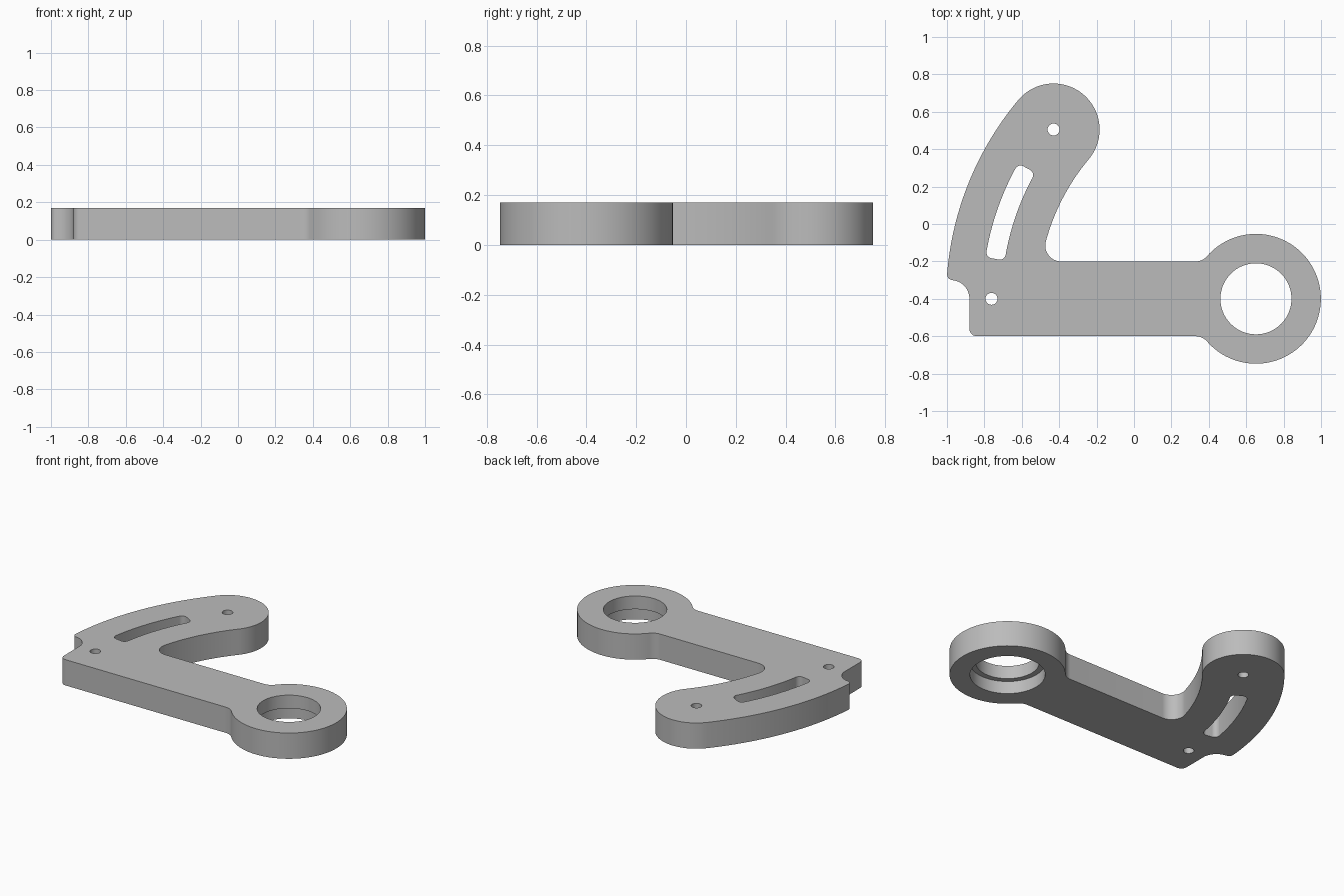
import bpy
import bmesh
from math import radians, degrees, sin, cos, asin, atan2, hypot, sqrt

cube = bpy.data.objects.get("Cube")
if cube:
    bpy.data.objects.remove(cube, do_unlink=True)

THICK = 0.17
PIVOT = (0.652, -0.4)      # centre of the ring and of the curved arm
TIP = (-0.43, 0.505)       # centre of the rounded arm end
RING_R, TIP_R = 0.347, 0.246
HALF = 0.2                 # half width of the straight bar
LEFT = -0.88

steel = bpy.data.materials.new("plain grey")
steel.use_nodes = True
grey = (0.5, 0.5, 0.5, 1)
steel.diffuse_color = grey
steel.node_tree.nodes["Principled BSDF"].inputs["Base Color"].default_value = grey


def arc(centre, r, start, end, steps=None):
    """Points along an arc, angles in degrees."""
    n = steps or max(6, int(abs(end - start) / 4), int(abs(end - start) * r / 2))
    angles = [radians(start + (end - start) * i / n) for i in range(n + 1)]
    return [(centre[0] + r * cos(a), centre[1] + r * sin(a)) for a in angles]


def circle(centre, r, n=64):
    return arc(centre, r, 0, 360, n)[:-1]


def prism(name, points, z0, z1):
    """Extrude a closed outline from z0 to z1."""
    bm = bmesh.new()
    face = bm.faces.new([bm.verts.new((x, y, z0)) for x, y in points])
    top = bmesh.ops.extrude_face_region(bm, geom=[face])["geom"]
    verts = [g for g in top if isinstance(g, bmesh.types.BMVert)]
    bmesh.ops.translate(bm, vec=(0, 0, z1 - z0), verts=verts)
    bmesh.ops.recalc_face_normals(bm, faces=bm.faces)
    mesh = bpy.data.meshes.new(name)
    bm.to_mesh(mesh)
    bm.free()
    mesh.materials.append(steel)
    obj = bpy.data.objects.new(name, mesh)
    bpy.context.collection.objects.link(obj)
    return obj


def cut(body, name, points, z0=-0.1, z1=THICK + 0.1):
    """Cut a prism out of the body and discard the cutter."""
    cutter = prism(name, points, z0, z1)
    cutter.hide_render = True
    mod = body.modifiers.new(name, 'BOOLEAN')
    mod.operation, mod.solver, mod.object = 'DIFFERENCE', 'EXACT', cutter
    bpy.context.view_layer.objects.active = body
    bpy.ops.object.modifier_apply(modifier=mod.name)
    bpy.data.objects.remove(cutter, do_unlink=True)


# Tangency of the curved arm, its tip and the fillets
dx, dy = PIVOT[0] - TIP[0], TIP[1] - PIVOT[1]
mid_r, tip_angle = hypot(dx, dy), degrees(atan2(dy, dx))
inner_r, outer_r = mid_r - TIP_R, mid_r + TIP_R
f = 0.08
neck_dx = sqrt((RING_R + f) ** 2 - (HALF + f) ** 2)
neck = degrees(atan2(HALF + f, neck_dx))
neck_x = PIVOT[0] - neck_dx
elbow_r = 0.085
elbow = asin((HALF + elbow_r) / (inner_r - elbow_r))
elbow_c = (PIVOT[0] - (inner_r - elbow_r) * cos(elbow), PIVOT[1] + HALF + elbow_r)
elbow = degrees(elbow)
c = 0.04

# Outline, counter-clockwise from the lower left corner
outline = (
    arc((LEFT + c, PIVOT[1] - HALF + c), c, 180, 270)
    + arc((neck_x, PIVOT[1] - HALF - f), f, 90, neck)
    + arc(PIVOT, RING_R, 180 + neck, 540 - neck, 90)[1:]
    + arc((neck_x, PIVOT[1] + HALF + f), f, -neck, -90)[1:]
    + arc(elbow_c, elbow_r, 270, 180 - elbow)
    + arc(PIVOT, inner_r, 180 - elbow, 180 - tip_angle)[1:]
    + arc(TIP, TIP_R, -tip_angle, 180 - tip_angle, 56)[1:]
    + arc(PIVOT, outer_r, 180 - tip_angle, 175.4)[1:]
    + arc((-0.969, -0.27), 0.03, 180, 265)
    + arc((-0.98, -0.4), 0.1, 84, 0, 20)
)
plate = prism("lever_plate", outline, 0, THICK)

# Curved slot with rounded corners, following the arm
r0, r1, a0, a1, k = mid_r - 0.052, mid_r + 0.052, 150.3, 171.3, 0.032


def corner(r, a, start):
    t = radians(a)
    return arc((PIVOT[0] + r * cos(t), PIVOT[1] + r * sin(t)), k, a + start, a + start + 90)


ka = degrees(k / mid_r)
slot = (
    corner(r1 - k, a0 + ka, -90)
    + arc(PIVOT, r1, a0 + ka, a1 - ka, 20)[1:-1]
    + corner(r1 - k, a1 - ka, 0)
    + corner(r0 + k, a1 - ka, 90)
    + arc(PIVOT, r0, a1 - ka, a0 + ka, 20)[1:-1]
    + corner(r0 + k, a0 + ka, 180)
)
cut(plate, "slot", slot)

# Pin holes, main bore and the wider recess underneath
cut(plate, "tip_hole", circle(TIP, 0.032, 32))
cut(plate, "corner_hole", circle((-0.762, -0.4), 0.032, 32))
cut(plate, "bore", circle(PIVOT, 0.19))
cut(plate, "bore_recess", circle(PIVOT, 0.225), -0.1, 0.083)

bpy.ops.object.select_all(action='DESELECT')
plate.select_set(True)
bpy.context.view_layer.objects.active = plate
bpy.ops.object.shade_smooth_by_angle(angle=radians(30))
